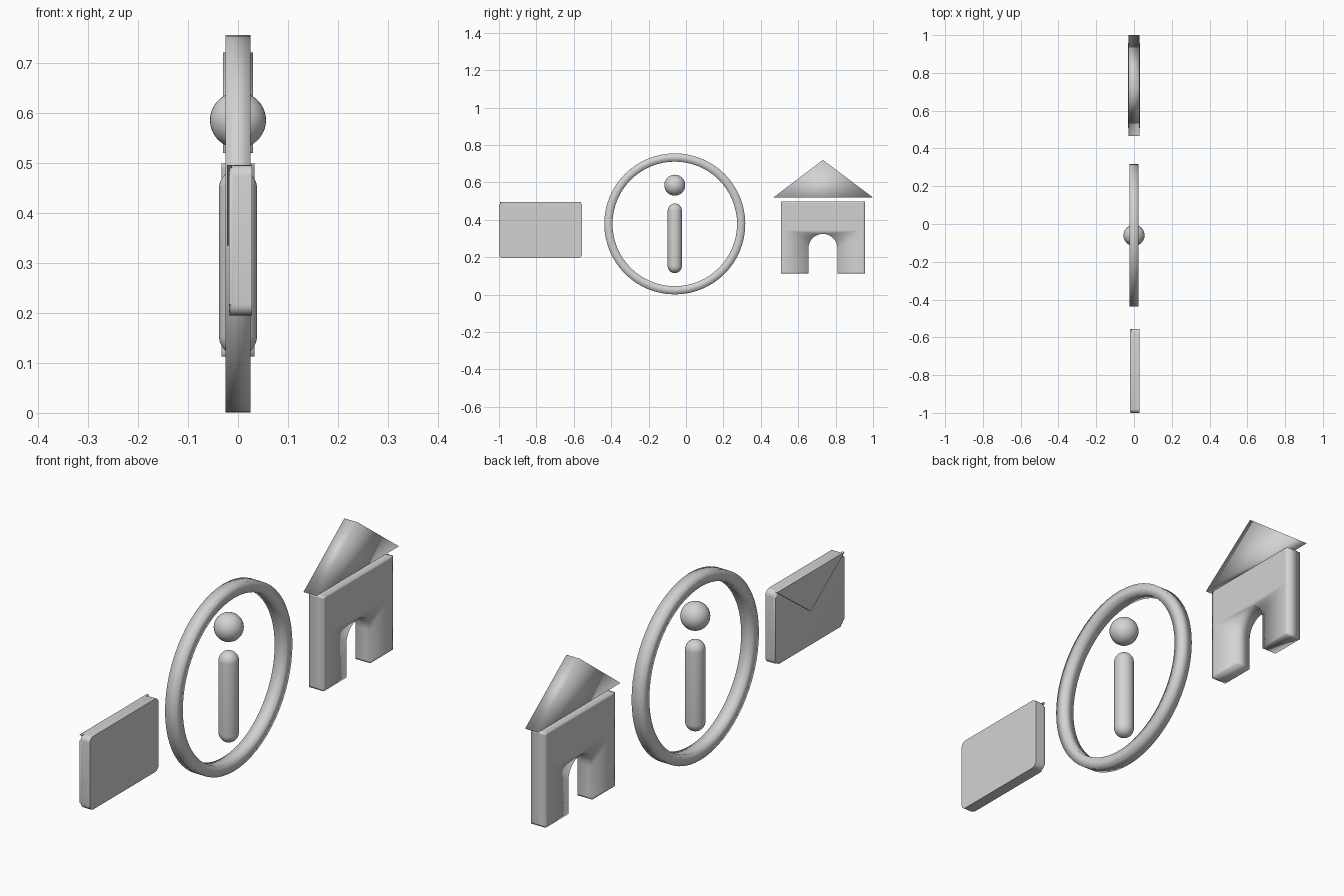
import bpy, bmesh, math
from mathutils import Vector

if "Cube" in bpy.data.objects:
    bpy.data.objects.remove(bpy.data.objects["Cube"])

grey = bpy.data.materials.new("light grey")
grey.diffuse_color = (0.65, 0.65, 0.65, 1)
grey.use_nodes = True
grey.node_tree.nodes["Principled BSDF"].inputs["Base Color"].default_value = grey.diffuse_color


def finish(name, bm, angle=None):
    """Turn a bmesh into a smooth shaded object; angle keeps sharp edges."""
    bmesh.ops.recalc_face_normals(bm, faces=bm.faces[:])
    me = bpy.data.meshes.new(name)
    bm.to_mesh(me)
    bm.free()
    me.materials.append(grey)
    ob = bpy.data.objects.new(name, me)
    bpy.context.collection.objects.link(ob)
    for p in me.polygons:
        p.use_smooth = True
    if angle:
        bpy.ops.object.select_all(action='DESELECT')
        ob.select_set(True)
        bpy.context.view_layer.objects.active = ob
        bpy.ops.object.shade_smooth_by_angle(angle=math.radians(angle))
    return ob


def prism(points, x0, x1):
    """Extrude a (y, z) outline along x."""
    bm = bmesh.new()
    a = [bm.verts.new((x0, y, z)) for y, z in points]
    b = [bm.verts.new((x1, y, z)) for y, z in points]
    bm.faces.new(a)
    bm.faces.new(b[::-1])
    n = len(a)
    for i in range(n):
        j = (i + 1) % n
        bm.faces.new((a[i], b[i], b[j], a[j]))
    return bm


def cut(bm, co, no):
    bmesh.ops.bisect_plane(bm, geom=bm.verts[:] + bm.edges[:] + bm.faces[:],
                           plane_co=co, plane_no=no)


def lathe(name, profile, cy, steps=40):
    """Revolve an (r, z) profile about a vertical line at y = cy."""
    bm = bmesh.new()
    vs = [bm.verts.new((r, cy, z)) for r, z in profile]
    es = [bm.edges.new(p) for p in zip(vs, vs[1:])]
    bmesh.ops.spin(bm, geom=vs + es, cent=(0, cy, 0), axis=(0, 0, 1),
                   angle=math.tau, steps=steps)
    bmesh.ops.remove_doubles(bm, verts=bm.verts[:], dist=1e-5)
    finish(name, bm)


def arc(r, cz, a0, a1, n):
    return [(max(0, r * math.cos(a0 + (a1 - a0) * i / n)),
             cz + r * math.sin(a0 + (a1 - a0) * i / n)) for i in range(n + 1)]


# information ring: square section, smoothly shaded
CY, CZ = -0.06, 0.378
bm = bmesh.new()
sec = [(0.333, -0.025), (0.377, -0.025), (0.377, 0.025), (0.333, 0.025)]
N = 64
rings = []
for i in range(N):
    t = math.tau * i / N
    rings.append([bm.verts.new((x, CY + r * math.cos(t), CZ + r * math.sin(t)))
                  for r, x in sec])
for i in range(N):
    p, q = rings[i], rings[(i + 1) % N]
    for k in range(4):
        m = (k + 1) % 4
        bm.faces.new((p[k], p[m], q[m], q[k]))
finish("info_ring", bm)

# dot and rounded stem inside the ring
h = math.pi / 2
lathe("info_dot", arc(0.056, 0.585, -h, h, 20), CY)
lathe("info_stem", arc(0.038, 0.153, -h, 0, 8) + arc(0.038, 0.449, 0, h, 8), CY)

# house walls with an arched doorway
y0, y1, zb, zt = 0.508, 0.957, 0.113, 0.498
dy, dr, dz = 0.732, 0.0775, 0.247
arch = [(dy + dr * math.cos(math.pi * i / 20), dz + dr * math.sin(math.pi * i / 20))
        for i in range(21)]
outline = [(y0, zb), (y0, zt), (y1, zt), (y1, zb), (dy + dr, zb)] + arch + [(dy - dr, zb)]
bm = prism(outline, -0.033, 0.033)
cut(bm, (0, 0, 0.345), (0, 0, 1))       # holding loops for the shading
cut(bm, (0, 0, zt - 0.008), (0, 0, 1))
cut(bm, (0, 0, zb + 0.008), (0, 0, 1))
cut(bm, (0, y0 + 0.012, 0), (0, 1, 0))
cut(bm, (0, y1 - 0.012, 0), (0, 1, 0))
finish("house_walls", bm)

# house roof
finish("house_roof", prism([(0.467, 0.519), (1.0, 0.519), (0.732, 0.72)], -0.03, 0.03))

# envelope body: rounded card with softened edge on the flap side
ya, yb, za, zc, rad = -1.0, -0.555, 0.195, 0.495, 0.022
card = []
for cy, cz, a in ((yb - rad, zc - rad, 0), (ya + rad, zc - rad, 90),
                  (ya + rad, za + rad, 180), (yb - rad, za + rad, 270)):
    for i in range(7):
        t = math.radians(a + 15 * i)
        card.append((cy + rad * math.cos(t), cz + rad * math.sin(t)))
bm = prism(card, -0.018, 0.028)
edges = [e for e in bm.edges if all(v.co.x < -0.017 for v in e.verts)]
bmesh.ops.bevel(bm, geom=edges, offset=0.010, segments=3, profile=0.5, affect='EDGES')
finish("envelope_body", bm, 40)

# envelope flap: thin V-shaped plate
ym = (ya + yb) / 2
finish("envelope_flap", prism([(ya + 0.004, zc), (yb - 0.004, zc), (ym, 0.335)],
                              -0.022, -0.012), 40)
